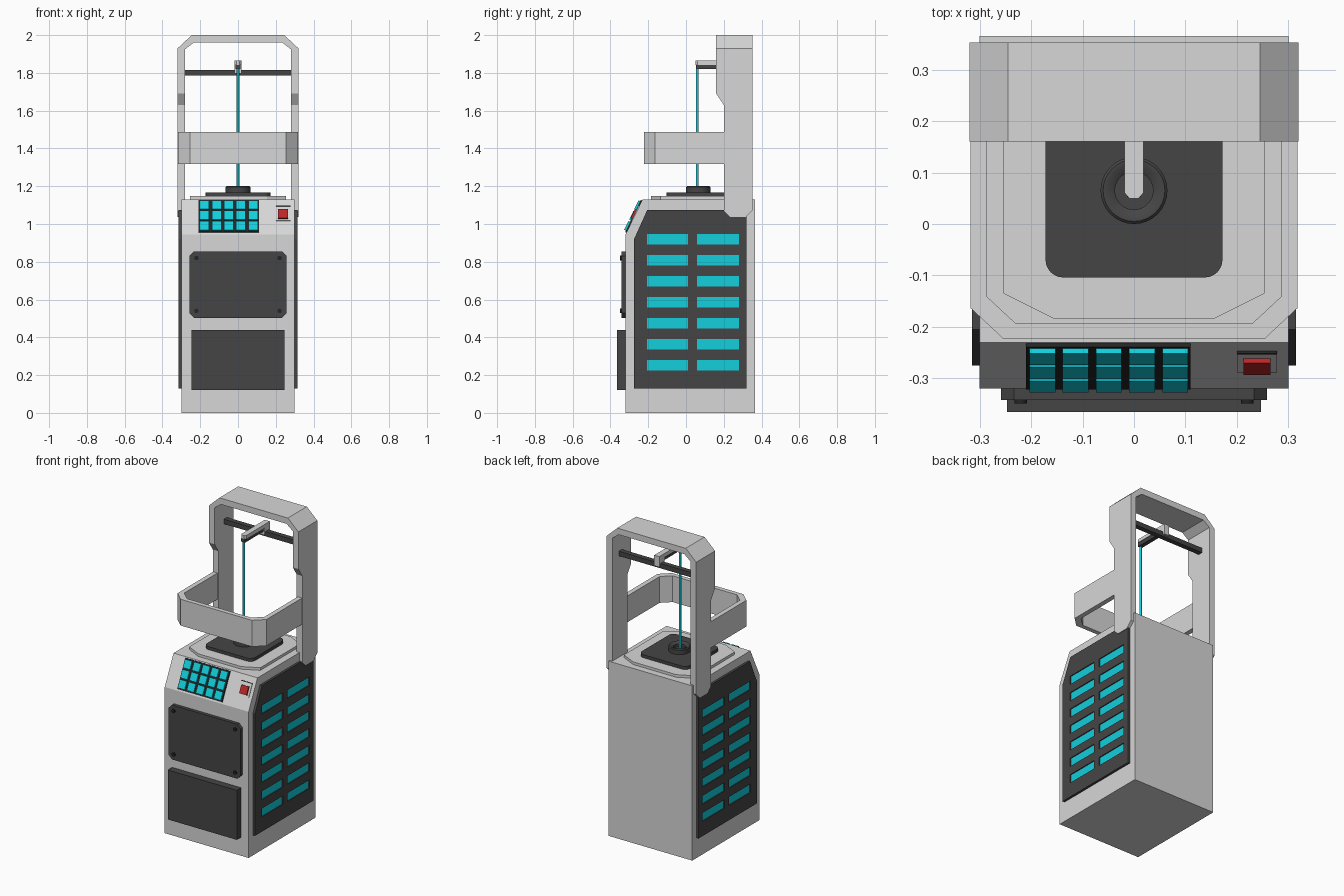
import bpy, bmesh, math
from mathutils import Vector, Matrix

if "Cube" in bpy.data.objects:
    bpy.data.objects.remove(bpy.data.objects["Cube"])

def material(name, rgb):
    m = bpy.data.materials.new(name)
    m.diffuse_color = (*rgb, 1)
    m.use_nodes = True
    m.node_tree.nodes["Principled BSDF"].inputs["Base Color"].default_value = m.diffuse_color
    return m

LIGHT = material("light grey", (0.68, 0.68, 0.68))
DARK = material("dark grey", (0.06, 0.06, 0.06))
BLACK = material("black", (0.018, 0.018, 0.018))
CYAN = material("cyan", (0.006, 0.62, 0.72))
RED = material("red", (0.5, 0.02, 0.02))

def finish(name, bm, mat, smooth=False):
    bmesh.ops.recalc_face_normals(bm, faces=bm.faces)
    me = bpy.data.meshes.new(name)
    bm.to_mesh(me)
    bm.free()
    me.materials.append(mat)
    ob = bpy.data.objects.new(name, me)
    bpy.context.collection.objects.link(ob)
    if smooth:
        bpy.ops.object.select_all(action='DESELECT')
        ob.select_set(True)
        bpy.context.view_layer.objects.active = ob
        bpy.ops.object.shade_smooth_by_angle(angle=math.radians(35))
    return ob

def prism(name, pts, axis, a, b, mat):
    """Extrude a 2D outline along an axis from a to b."""
    place = {'x': lambda p: (a, p[0], p[1]), 'y': lambda p: (p[0], a, p[1]),
             'z': lambda p: (p[0], p[1], a)}[axis]
    bm = bmesh.new()
    face = bm.faces.new([bm.verts.new(place(p)) for p in pts])
    ext = bmesh.ops.extrude_face_region(bm, geom=[face])
    step = Vector([(b - a) if c == axis else 0 for c in 'xyz'])
    bmesh.ops.translate(bm, vec=step, verts=[v for v in ext['geom'] if isinstance(v, bmesh.types.BMVert)])
    return finish(name, bm, mat)

def boxes(name, spans, mat, matrix=Matrix()):
    """One mesh made of boxes, each (x0, x1, y0, y1, z0, z1)."""
    bm = bmesh.new()
    for x0, x1, y0, y1, z0, z1 in spans:
        m = Matrix.Translation(((x0 + x1) / 2, (y0 + y1) / 2, (z0 + z1) / 2)) @ \
            Matrix.Diagonal((x1 - x0, y1 - y0, z1 - z0, 1))
        bmesh.ops.create_cube(bm, size=1, matrix=matrix @ m)
    return finish(name, bm, mat)

def lathe(name, profile, centre, mat, n=32, rot=Matrix()):
    """Closed profile of (radius, height) turned around the local z axis."""
    bm = bmesh.new()
    m = Matrix.Translation(centre) @ rot
    rings = []
    for r, z in profile:
        if r == 0:
            rings.append([bm.verts.new(m @ Vector((0, 0, z)))] * n)
        else:
            rings.append([bm.verts.new(m @ Vector((r * math.cos(2 * math.pi * i / n),
                          r * math.sin(2 * math.pi * i / n), z))) for i in range(n)])
    for lo, hi in zip(rings, rings[1:]):
        for i in range(n):
            j = (i + 1) % n
            bm.faces.new(list(dict.fromkeys((lo[i], lo[j], hi[j], hi[i]))))
    return finish(name, bm, mat, True)

def boolean(ob, cutter, op):
    mod = ob.modifiers.new("cut", 'BOOLEAN')
    mod.operation, mod.object, mod.solver = op, cutter, 'EXACT'
    bpy.context.view_layer.update()
    ob.data = bpy.data.meshes.new_from_object(ob.evaluated_get(bpy.context.evaluated_depsgraph_get()))
    ob.modifiers.clear()
    bpy.data.objects.remove(cutter)

def mirror_x(ob):
    ob.modifiers.new("mirror", 'MIRROR').use_mirror_merge = False

def chamfered(x0, x1, y0, y1, cx, cy):
    return [(x0 + cx, y0), (x1 - cx, y0), (x1, y0 + cy), (x1, y1 - cy),
            (x1 - cx, y1), (x0 + cx, y1), (x0, y1 - cy), (x0, y0 + cy)]

def rounded(x0, x1, y0, y1, r, n=6):
    pts = []
    for k, (cx, cy) in enumerate([(x1 - r, y1 - r), (x0 + r, y1 - r), (x0 + r, y0 + r), (x1 - r, y0 + r)]):
        for i in range(n + 1):
            t = math.pi / 2 * (k + i / n)
            pts.append((cx + r * math.cos(t), cy + r * math.sin(t)))
    return pts

# Cabinet with sloped control face
prism("cabinet", [(-0.32, 0), (0.365, 0), (0.365, 1.13), (-0.23, 1.13), (-0.32, 0.945)], 'x', -0.3, 0.3, LIGHT)

# Side panels with slots, glowing plate seen through the slots
slots = [(y0, y1, 0.225 + 0.111 * r, 0.28 + 0.111 * r)
         for r in range(7) for y0, y1 in ((-0.207, 0.01), (0.058, 0.28))]
panel = prism("side_panels", [(-0.275, 0.13), (0.32, 0.13), (0.32, 1.075), (-0.205, 1.075), (-0.275, 0.92)],
              'x', 0.3, 0.315, DARK)
boolean(panel, boxes("slot_cutter", [(0.306, 0.33, *s) for s in slots], DARK), 'DIFFERENCE')
mirror_x(panel)
mirror_x(boxes("side_slot_lights", [(0.303, 0.3085, *s) for s in slots], CYAN))

# Front cover with bolts, and lower front box
prism("front_cover", chamfered(-0.258, 0.258, 0.503, 0.855, 0.025, 0.025), 'y', -0.342, -0.32, DARK)
turn = Matrix.Rotation(math.pi / 2, 4, 'X')
for i, (x, z) in enumerate([(-0.22, 0.54), (0.22, 0.54), (-0.22, 0.82), (0.22, 0.82)]):
    lathe(f"cover_bolt_{i + 1}", [(0, 0), (0.012, 0), (0.012, 0.008), (0, 0.008)],
          (x, -0.341, z), BLACK, 12, turn)
boxes("lower_front_box", [(-0.247, 0.247, -0.365, -0.32, 0.12, 0.44)], DARK)

# Control parts on the slope: local z runs up the slope, local -y points out
tilt = math.atan2(0.09, 0.185)
slope = Matrix.Translation((0, -0.32, 0.945)) @ Matrix.Rotation(-tilt, 4, 'X')
L = math.hypot(0.09, 0.185)
boxes("keypad_base", [(-0.21, 0.11, -0.007, 0.005, 0.01, L - 0.006)], BLACK, slope)
boxes("keypad_buttons", [(-0.203 + 0.0645 * c, -0.153 + 0.0645 * c, -0.017, -0.004,
                          0.018 + 0.061 * r, 0.070 + 0.061 * r)
                         for c in range(5) for r in range(3)], CYAN, slope)
boxes("switch_base", [(0.2, 0.278, -0.004, 0.005, 0.08, 0.165)], LIGHT, slope)
boxes("switch_slit", [(0.2, 0.278, -0.0055, 0.005, 0.163, 0.168)], BLACK, slope)
boxes("red_switch", [(0.213, 0.265, -0.014, 0.003, 0.09, 0.143)], RED, slope)

# Stepped top: octagonal plate, rounded dark plate, collar
CY = 0.068
prism("top_plate", chamfered(-0.254, 0.254, -0.185, 0.321, 0.1, 0.05), 'z', 1.13, 1.147, LIGHT)
prism("dark_plate", rounded(-0.172, 0.172, CY - 0.172, CY + 0.172, 0.035), 'z', 1.147, 1.167, DARK)
lathe("collar", [(0.065, 1.165), (0.065, 1.195), (0.06, 1.2), (0.053, 1.2), (0.037, 1.19),
                 (0.037, 1.172), (0, 1.172)], (0, CY - 0.003, 0), DARK)

# Overhead frame: front arch outline cut to the side outline
arch = [(0.32, 1.0), (0.32, 1.93), (0.245, 2.0), (-0.245, 2.0), (-0.32, 1.93), (-0.32, 1.0),
        (-0.28, 1.0), (-0.28, 1.925), (-0.235, 1.96), (0.235, 1.96), (0.28, 1.925), (0.28, 1.0)]
frame = prism("overhead_frame", arch, 'y', 0.1, 0.4, LIGHT)
side = [(0.16, 2.1), (0.16, 1.69), (0.2, 1.63), (0.2, 1.07), (0.235, 1.037),
        (0.315, 1.037), (0.353, 1.075), (0.353, 2.1)]
boolean(frame, prism("frame_cutter", side, 'x', -0.5, 0.5, LIGHT), 'INTERSECT')

# Guard band around the working space
half = [(0.255, -0.222), (0.318, -0.163), (0.318, 0.2), (0.287, 0.2), (0.287, -0.14), (0.23, -0.193)]
outer, inner = half[:3], half[3:]
band = [(-x, y) for x, y in reversed(outer)] + outer + inner + [(-x, y) for x, y in reversed(inner)]
prism("guard_band", band, 'z', 1.317, 1.487, LIGHT)

# Cross rail, carriage and arm holding the thread
boxes("cross_rail", [(-0.28, 0.28, 0.255, 0.287, 1.785, 1.816)], DARK)
boxes("carriage", [(-0.018, 0.018, 0.243, 0.299, 1.797, 1.85)], LIGHT)
prism("arm", [(-0.018, 0.299), (-0.018, 0.06), (-0.009, 0.05), (0.009, 0.05), (0.018, 0.06), (0.018, 0.299)],
      'z', 1.843, 1.865, LIGHT)
boxes("arm_underside", [(-0.014, 0.014, 0.052, 0.243, 1.82, 1.843)], DARK)
lathe("thread", [(0, 1.172), (0.007, 1.172), (0.007, 1.822), (0, 1.822)], (0, 0.06, 0), CYAN, 12)
